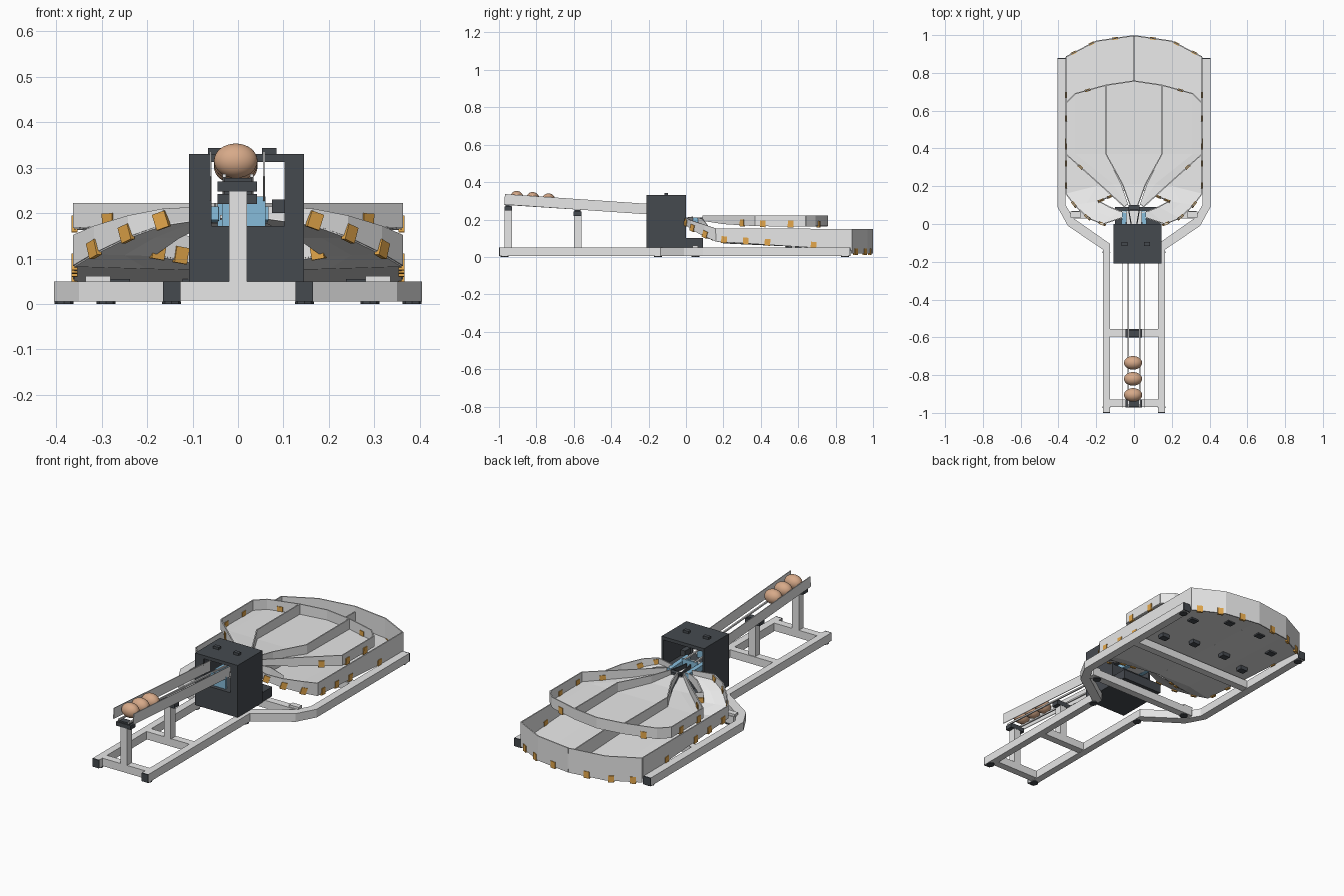
import bpy
import bmesh
from mathutils import Matrix, Vector

if "Cube" in bpy.data.objects:
    bpy.data.objects.remove(bpy.data.objects["Cube"])


def material(name, rgb):
    m = bpy.data.materials.new(name)
    m.use_nodes = True
    m.diffuse_color = (*rgb, 1)
    m.node_tree.nodes["Principled BSDF"].inputs["Base Color"].default_value = (*rgb, 1)
    return m


FRAME = material("light grey frame", (0.8, 0.8, 0.8))
TRAY = material("tray grey", (0.8, 0.8, 0.8))
DARK = material("charcoal", (0.06, 0.068, 0.078))
EGG = material("brown egg", (0.68, 0.40, 0.25))
CLIP = material("orange clip", (0.78, 0.39, 0.07))
BLUE = material("blue guide", (0.24, 0.5, 0.7))


def finish(name, bm, mat):
    bmesh.ops.recalc_face_normals(bm, faces=bm.faces)
    me = bpy.data.meshes.new(name)
    bm.to_mesh(me)
    bm.free()
    me.materials.append(mat)
    ob = bpy.data.objects.new(name, me)
    bpy.context.collection.objects.link(ob)
    return ob


def box(name, x, y, z, mat):
    """Box from three (low, high) ranges."""
    bm = bmesh.new()
    size = [b - a for a, b in (x, y, z)]
    mid = [(a + b) / 2 for a, b in (x, y, z)]
    bmesh.ops.create_cube(bm, size=1, matrix=Matrix.Translation(mid) @ Matrix.Diagonal((*size, 1)))
    return finish(name, bm, mat)


def beam(name, a, b, width, height, mat):
    """Rectangular bar between two points."""
    a, b = Vector(a), Vector(b)
    bm = bmesh.new()
    rot = (b - a).to_track_quat('Y', 'Z').to_matrix().to_4x4()
    bmesh.ops.create_cube(bm, size=1, matrix=Matrix.Translation((a + b) / 2) @ rot
                          @ Matrix.Diagonal((width, (b - a).length, height, 1)))
    return finish(name, bm, mat)


def loft(name, rows, mat, thickness):
    """Sheet through rows of points, thickened."""
    bm = bmesh.new()
    grid = [[bm.verts.new(p) for p in row] for row in rows]
    for r, s in zip(grid, grid[1:]):
        for i in range(len(r) - 1):
            bm.faces.new((r[i], r[i + 1], s[i + 1], s[i]))
    ob = finish(name, bm, mat)
    mod = ob.modifiers.new("Thickness", 'SOLIDIFY')
    mod.thickness = thickness
    mod.offset = 0
    return ob


def wall(name, path, height, limit):
    """Upright sheet on a path, its top edge kept below a limit."""
    top = [(x, y, min(z + height, limit)) for x, y, z in path]
    return loft(name, [path, top], TRAY, 0.006)


def clip(name, a, b, t):
    """Small clip on the bottom edge of a wall, tilted with that edge."""
    a, b = Vector(a), Vector(b)
    way = (b - a).normalized()
    mid = a.lerp(b, t) + Vector((0, 0, 0.01))
    return beam(name, mid - way * 0.015, mid + way * 0.015, 0.013, 0.036, CLIP)


def mirrored(path, s):
    return [(s * x, y, z) for x, y, z in path]


SIDES = ((1, "left"), (-1, "right"))

# Base frame: bent side rails, cross bars, end caps and feet
outer = [(.405, .874), (.405, .09), (.35, -.01), (.165, -.135), (.165, -.994)]
inner = [(.362, .874), (.362, .1), (.32, .03), (.127, -.105), (.127, -.994)]
for s, side in SIDES:
    bm = bmesh.new()
    rings = [[bm.verts.new((s * x, y, z)) for (x, y), z in ((o, .006), (o, .05), (i, .05), (i, .006))]
             for o, i in zip(outer, inner)]
    for r, q in zip(rings, rings[1:]):
        for k in range(4):
            bm.faces.new((r[k], r[k - 1], q[k - 1], q[k]))
    bm.faces.new(rings[0])
    bm.faces.new(rings[-1])
    finish(side + "_rail", bm, FRAME)
    for end, xs, ys in (("front", (.127, .165), (-1, -.994)), ("rear", (.362, .405), (.874, .88))):
        box(f"{side}_{end}_rail_cap", sorted(s * x for x in xs), ys, (.006, .05), DARK)
    for n, (x, y) in enumerate(((.146, -.97), (.146, -.15), (.29, .05), (.383, .85))):
        bm = bmesh.new()
        bmesh.ops.create_cone(bm, cap_ends=True, segments=8, radius1=.021, radius2=.021, depth=.006,
                              matrix=Matrix.Translation((s * x, y, .003)))
        finish(f"{side}_foot_{n}", bm, DARK)
    box(side + "_tray_bracket", sorted((s * .28, s * .335)), (.035, .065), (.05, .062), FRAME)
for n, (y, half) in enumerate(((-.95, .13), (-.575, .13), (.05, .33), (.45, .365))):
    box(f"cross_bar_{n}", (-half, half), (y - .02, y + .02), (.008, .05), FRAME)

# Infeed posts, each with one dark clamp under the plates
for name, y, top in (("front", -.95, .25), ("middle", -.58, .223)):
    box(name + "_post", (-.02, .02), (y - .02, y + .02), (.05, top), FRAME)
    box(name + "_clamp", (-.045, .042), (y - .021, y + .021), (top - .003, top + .019), DARK)
    box(name + "_saddle", (-.03, .03), (y - .016, y + .016), (top + .019, top + .027), DARK)

# Sloping infeed: side plates and carrying rods
for x, side in ((.057, "left"), (-.06, "right")):
    beam(side + "_infeed_plate", (x, -.97, .308), (x, -.15, .252), .004, .056, FRAME)
for x in (-.03, .03):
    beam("infeed_rod", (x, -.97, .282), (x, -.03, .222), .008, .008, FRAME)

# Eggs waiting on the rods
for n, (y, z) in enumerate(((-.905, .315), (-.82, .309), (-.735, .302))):
    bpy.ops.mesh.primitive_uv_sphere_add(segments=32, ring_count=16, radius=1, location=(-.005, y, z))
    egg = bpy.context.object
    egg.name = f"egg_{n}"
    egg.scale = (.048, .036, .038)
    egg.data.materials.append(EGG)
    bpy.ops.object.shade_smooth()

# Sorting housing, open through the middle
box("housing_base", (-.108, .145), (-.21, 0), (.05, .172), DARK)
box("housing_right_wall", (-.108, -.098), (-.21, 0), (.172, .33), DARK)
box("housing_left_wall", (.135, .145), (-.21, 0), (.172, .33), DARK)
box("housing_roof", (-.108, .145), (-.21, 0), (.312, .33), DARK)
box("housing_front_right", (-.098, -.058), (-.21, -.2), (.172, .312), DARK)
box("housing_front_left", (.102, .135), (-.21, -.2), (.172, .312), DARK)
box("housing_rear_step", (-.1, .14), (0, .09), (.05, .1), DARK)
box("sorter_motor", (.075, .103), (-.15, -.1), (.2, .23), DARK)
for x in (-.05, .069):
    box("roof_button", (x - .016, x + .016), (-.116, -.096), (.33, .343), DARK)

# Guide chute inside the housing: grey floor with blue gate and cheeks
beam("chute_floor", (0, -.1, .192), (0, .07, .182), .08, .008, TRAY)
box("chute_gate", (-.035, .06), (-.19, -.18), (.172, .236), BLUE)
box("chute_rear_gate", (-.045, .045), (-.04, -.03), (.172, .225), BLUE)
for s, side in SIDES:
    beam(side + "_chute_cheek", (s * .055, -.1, .2), (s * .052, .07, .194), .024, .03, BLUE)
    beam(side + "_chute_vane", (s * .012, -.02, .2), (s * .03, .085, .2), .006, .022, DARK)
box("chute_bridge", (-.028, .028), (.075, .1), (.195, .21), DARK)

# Upper tray: three lanes with fanned dividers
u_mid = [(0, .1, .195), (0, .21, .18), (0, .37, .17), (0, .757, .165)]
u_div = [(.02, .1, .195), (.06, .21, .18), (.148, .37, .17), (.148, .735, .165)]
u_in = [(.03, .1, .195), (.068, .21, .18), (.148, .37, .17), (.148, .735, .165)]
u_mid_out = [(.04, .1, .195), (.11, .21, .18), (.31, .37, .17), (.31, .69, .165)]
u_out = [(.05, .09, .195), (.17, .2, .178), (.36, .37, .167), (.36, .64, .165)]
loft("upper_middle_floor", [mirrored(u_div, -1), u_mid, u_div], TRAY, .005)
for s, side in SIDES:
    loft(side + "_upper_floor", [mirrored(p, s) for p in (u_in, u_mid_out, u_out)], TRAY, .005)
    wall(side + "_upper_divider", mirrored(u_div, s), .057, .222)
    side_path = mirrored(u_out, s)
    wall(side + "_upper_wall", side_path, .057, .222)
    back = mirrored([u_out[-1], u_mid_out[-1], u_div[-1], u_mid[-1]], s)
    wall(side + "_upper_back_wall", back, .057, .222)
    for k, t in ((1, .6), (2, .15), (2, .7)):
        clip(side + "_upper_clip", side_path[k], side_path[k + 1], t)
    clip(side + "_upper_back_clip", back[1], back[2], .4)

# Lower tray: two wide lanes fed by outer chutes, falling to the rear
l_in = [(.04, .06, .19), (.08, .07, .172), (.13, .09, .147), (.185, .12, .108), (0, .2, .075), (0, 1, .04)]
l_half = [(.05, .048, .19), (.12, .035, .174), (.185, .06, .148), (.25, .11, .11), (.2, .2, .08), (.2, .968, .04)]
l_out = [(.06, .035, .19), (.165, 0, .175), (.24, .03, .148), (.315, .1, .112), (.36, .16, .085), (.36, .885, .04)]
wall("lower_centre_divider", l_in[4:], .08, .15)
for s, side in SIDES:
    path = mirrored(l_out, s)
    loft(side + "_lower_floor", [mirrored(p, s) for p in (l_in, l_half, l_out)], TRAY, .006)
    crest = [(x, y, z) for (x, y, _), z in zip(path, (.215, .21, .195, .172, .152, .15))]
    loft(side + "_lower_wall", [path, crest], TRAY, .006)
    front = mirrored(l_in[:5], s)
    wall(side + "_lower_front_wall", front, .055, .21)
    for t in (.05, .32):
        clip(side + "_lower_front_clip", front[3], front[4], t)
    back = [(s * x, y, .018) for x, y in ((.36, .885), (.2, .968), (0, .997))]
    wall(side + "_lower_back_wall", back, .131, .15)
    for k, t in ((1, .05), (2, .08), (3, .05), (4, .06), (4, .22), (4, .38), (4, .72)):
        clip(side + "_lower_clip", path[k], path[k + 1], t)
    for k, t in ((0, .25), (0, .85), (1, .5)):
        clip(side + "_lower_back_clip", back[k], back[k + 1], t)
    for x, y in ((.1, .6), (.1, .88), (.26, .55), (.26, .78)):
        box(side + "_floor_pad", sorted((s * (x - .022), s * (x + .022))),
            (y - .018, y + .018), (.034, .055 - .012 * (y > .7)), DARK)
